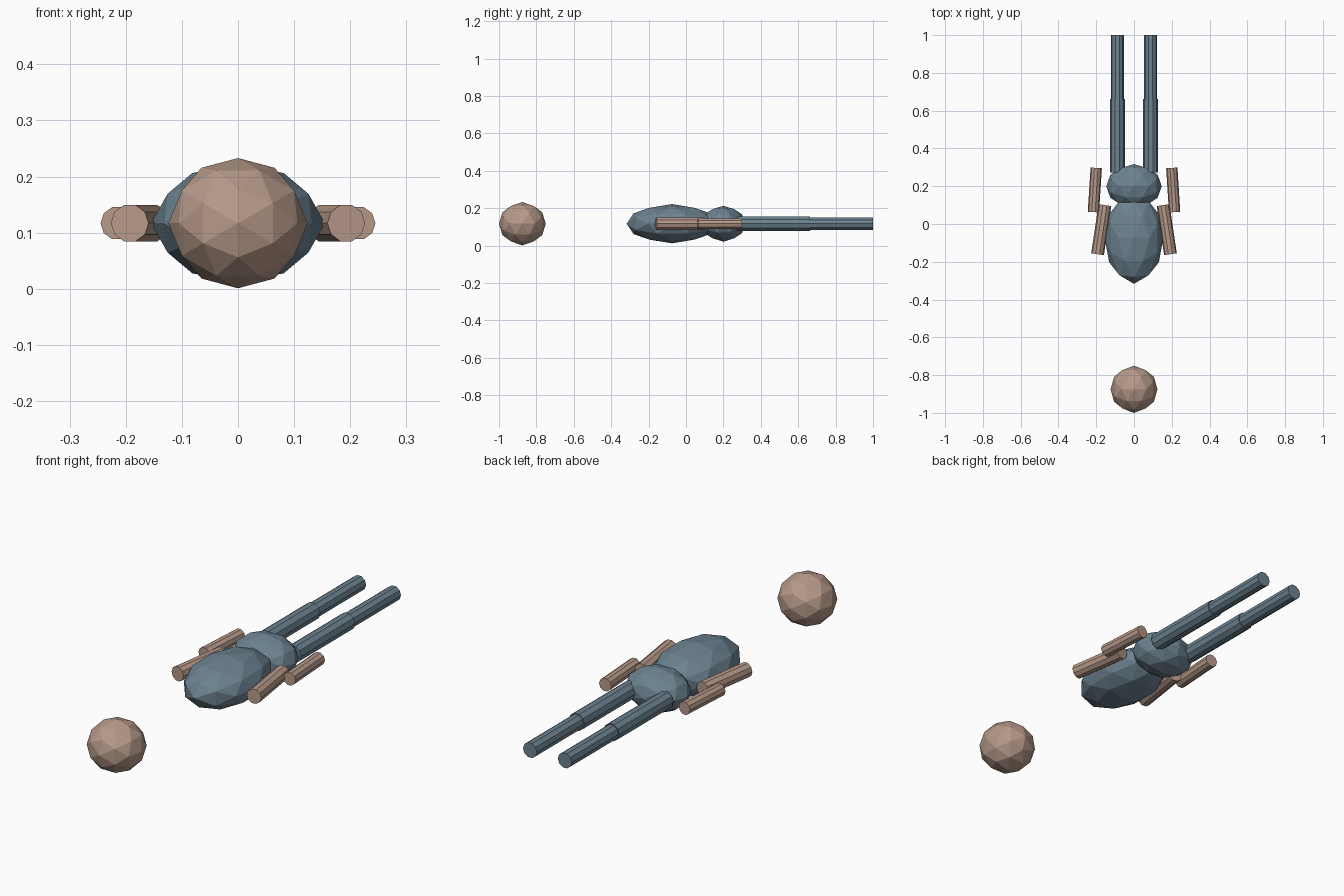
import bpy, bmesh, math
from mathutils import Matrix, Vector

cube = bpy.data.objects.get("Cube")
if cube:
    bpy.data.objects.remove(cube, do_unlink=True)

MID = 0.117  # height of the centre line


def material(name, rgb):
    mat = bpy.data.materials.new(name)
    mat.use_nodes = True
    color = (*rgb, 1)
    mat.diffuse_color = color
    mat.node_tree.nodes["Principled BSDF"].inputs["Base Color"].default_value = color
    return mat


cloth = material("slate blue cloth", (0.15, 0.225, 0.28))
skin = material("tan skin", (0.47, 0.32, 0.25))


def finish(name, bm, mat):
    bmesh.ops.recalc_face_normals(bm, faces=bm.faces)
    mesh = bpy.data.meshes.new(name)
    bm.to_mesh(mesh)
    bm.free()
    mesh.materials.append(mat)
    obj = bpy.data.objects.new(name, mesh)
    bpy.context.collection.objects.link(obj)
    return obj


def ball(name, y, size, mat):
    """Faceted ball, turned so its pattern mirrors left to right, then stretched."""
    bm = bmesh.new()
    turn = Matrix.Rotation(-math.atan(2 / (1 + math.sqrt(5))), 4, 'Y')
    bmesh.ops.create_icosphere(bm, subdivisions=2, radius=1, matrix=turn)
    bmesh.ops.scale(bm, vec=size, verts=bm.verts)
    bmesh.ops.translate(bm, vec=(0, y, MID), verts=bm.verts)
    return finish(name, bm, mat)


def limb(name, start, end, radius, mat):
    """Ten-sided rod between two points of the horizontal centre plane."""
    a, b = Vector((*start, MID)), Vector((*end, MID))
    axis = (b - a).normalized()
    up = Vector((0, 0, 1))
    frame = Matrix((up, axis.cross(up), axis)).transposed().to_4x4()
    frame.translation = (a + b) / 2
    bm = bmesh.new()
    bmesh.ops.create_cone(bm, cap_ends=True, segments=10, radius1=radius,
                          radius2=radius, depth=(b - a).length, matrix=frame)
    return finish(name, bm, mat)


# Head, body and hips
ball("head", -0.875, (0.124, 0.125, 0.116), skin)
ball("torso", -0.075, (0.155, 0.242, 0.105), cloth)
ball("hips", 0.2, (0.147, 0.117, 0.096), cloth)

# Arms and legs on both sides
for side, s in (("left", 1), ("right", -1)):
    limb(side + "_upper_arm", (s * 0.154, 0.1), (s * 0.193, -0.16), 0.034, skin)
    limb(side + "_forearm", (s * 0.2, 0.297), (s * 0.215, 0.063), 0.03, skin)
    limb(side + "_thigh", (s * 0.088, 0.272), (s * 0.088, 0.663), 0.04, cloth)
    limb(side + "_shin", (s * 0.088, 0.65), (s * 0.088, 1.0), 0.035, cloth)
